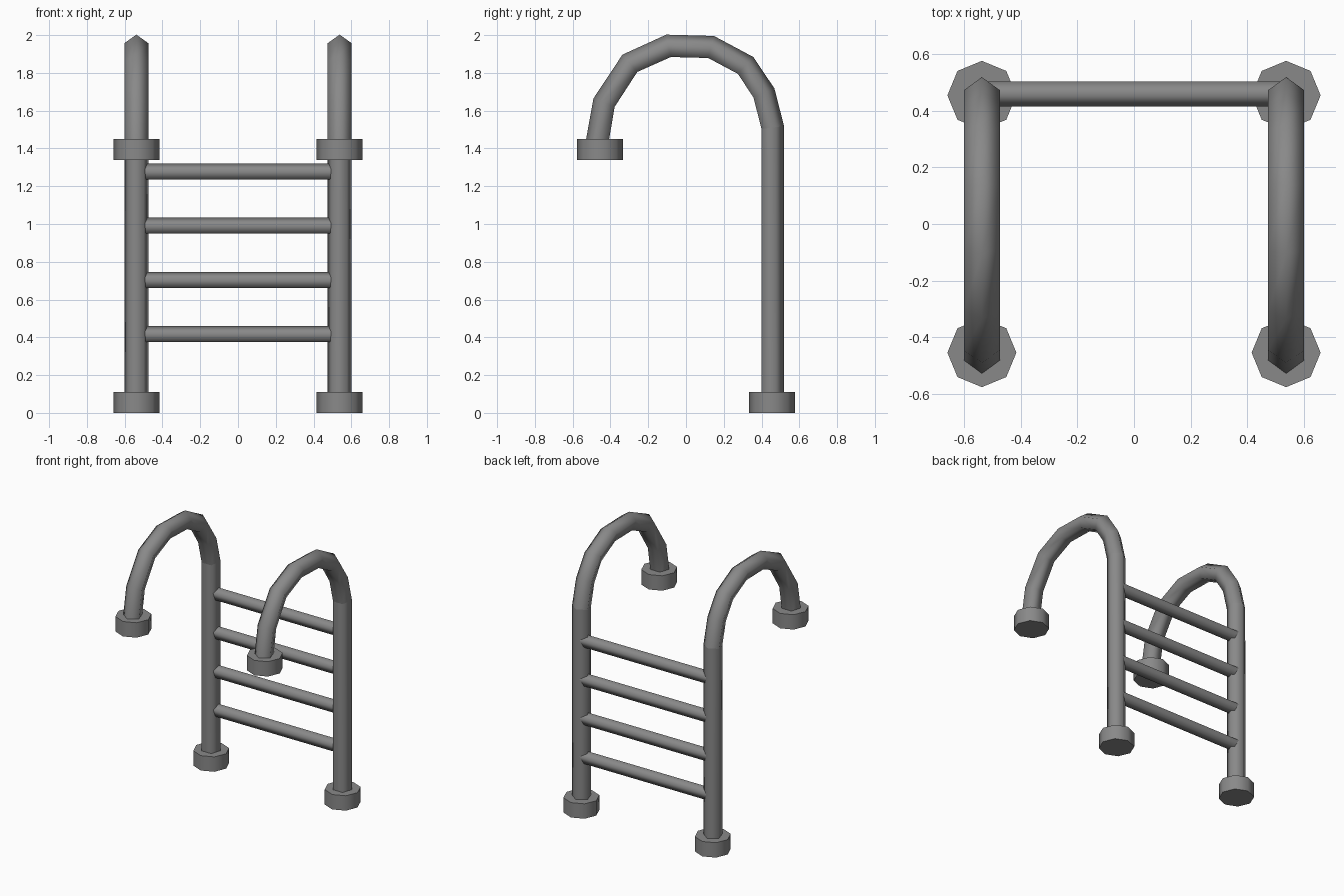
import bpy, bmesh, math
from mathutils import Vector

cube = bpy.data.objects.get("Cube")
if cube:
    bpy.data.objects.remove(cube, do_unlink=True)

steel = bpy.data.materials.new("grey_steel")
steel.use_nodes = True
colour = (0.25, 0.25, 0.25, 1)
steel.diffuse_color = colour
steel.node_tree.nodes["Principled BSDF"].inputs["Base Color"].default_value = colour

RAIL_X = 0.538
FOOT_Y = 0.455


def sweep(name, path, radius, sides, side_axis, sharp_rings=()):
    """Sweep a regular polygon along a planar path; one corner points outward."""
    bm = bmesh.new()
    path = [Vector(p) for p in path]
    last = len(path) - 1
    rings = []
    for i, p in enumerate(path):
        before = (p - path[i - 1]).normalized() if i else Vector()
        after = (path[i + 1] - p).normalized() if i < last else Vector()
        outward = side_axis.cross((before + after).normalized())
        ring = []
        for k in range(sides):
            a = math.tau * k / sides
            ring.append(bm.verts.new(p + radius * (outward * math.cos(a) + side_axis * math.sin(a))))
        rings.append(ring)
    for lower, upper in zip(rings, rings[1:]):
        for k in range(sides):
            n = (k + 1) % sides
            bm.faces.new((lower[k], lower[n], upper[n], upper[k])).smooth = True
    bm.faces.new(rings[0])
    bm.faces.new(rings[-1])
    bmesh.ops.recalc_face_normals(bm, faces=bm.faces)
    # Crisp rims at the ends and at any requested joint
    for i in (0, last, *sharp_rings):
        for k in range(sides):
            bm.edges.get((rings[i][k], rings[i][(k + 1) % sides])).smooth = False
    mesh = bpy.data.meshes.new(name)
    bm.to_mesh(mesh)
    bm.free()
    mesh.materials.append(steel)
    obj = bpy.data.objects.new(name, mesh)
    bpy.context.collection.objects.link(obj)
    return obj


# Centre line of a handrail: straight upright, then the arch to the front foot
RAIL = [(0.453, 0.05), (0.453, 1.51), (0.407, 1.691), (0.311, 1.835), (0.131, 1.931),
        (-0.091, 1.937), (-0.293, 1.846), (-0.428, 1.64), (-0.47, 1.40)]

for side, sx in (("left", 1), ("right", -1)):
    x = sx * RAIL_X
    sweep(side + "_rail", [(x, y, z) for y, z in RAIL], 0.0667, 5, Vector((-1, 0, 0)), (1,))
    # Octagonal feet
    for place, y, z in (("back", FOOT_Y, 0), ("front", -FOOT_Y, 1.34)):
        sweep(f"{side}_{place}_foot", [(x, y, z), (x, y, z + 0.11)], 0.122, 8, Vector((1, 0, 0)))

# Rungs between the uprights
for i in range(4):
    z = 0.413 + 0.287 * i
    sweep(f"rung_{i + 1}", [(-RAIL_X, 0.46, z), (RAIL_X, 0.46, z)], 0.047, 5, Vector((0, -1, 0)))
